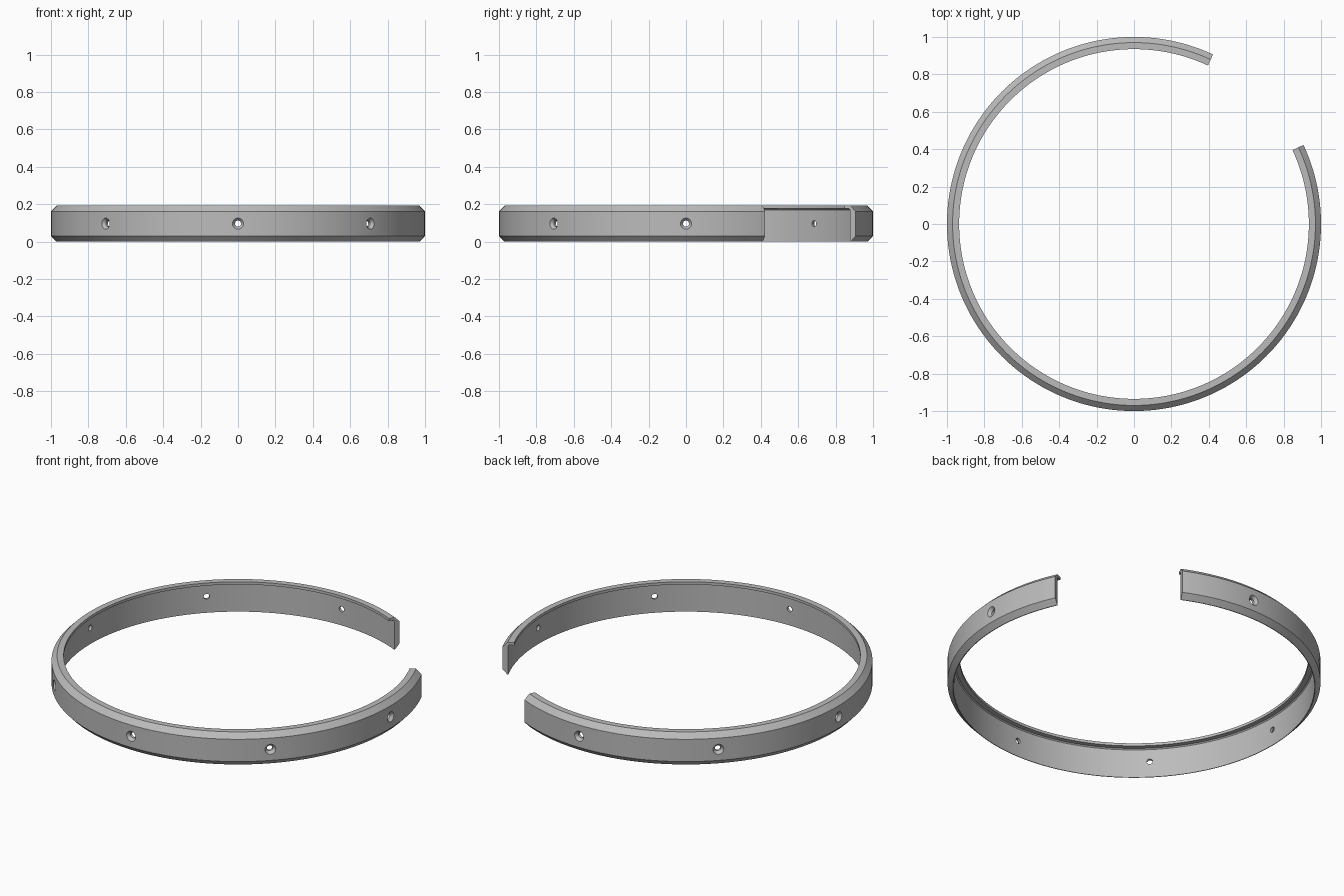
import bpy, bmesh
from math import radians
from mathutils import Matrix, Vector

if "Cube" in bpy.data.objects:
    bpy.data.objects.remove(bpy.data.objects["Cube"], do_unlink=True)

HEIGHT, CHAMFER = 0.192, 0.03
WALL_IN, LIP_IN, LIP_Z = 0.968, 0.935, 0.176
START, SWEEP, STEPS = 65, 320, 160

metal = bpy.data.materials.new("satin_grey")
metal.use_nodes = True
grey = (0.5, 0.5, 0.5, 1)
metal.diffuse_color = grey
metal.node_tree.nodes["Principled BSDF"].inputs["Base Color"].default_value = grey


def make_object(name, bm):
    bmesh.ops.recalc_face_normals(bm, faces=bm.faces[:])
    mesh = bpy.data.meshes.new(name)
    bm.to_mesh(mesh)
    bm.free()
    obj = bpy.data.objects.new(name, mesh)
    bpy.context.collection.objects.link(obj)
    mesh.materials.append(metal)
    return obj


# Open ring: chamfered wall with a thin inward lip along the top
profile = [
    (WALL_IN, 0), (0.972, 0), (1, CHAMFER), (1, HEIGHT - CHAMFER),
    (0.97, HEIGHT), (LIP_IN, HEIGHT), (LIP_IN, LIP_Z),
    (WALL_IN - 0.006, LIP_Z), (WALL_IN, LIP_Z - 0.006),
]
bm = bmesh.new()
turn = Matrix.Rotation(radians(START), 4, "Z")
section = bm.faces.new([bm.verts.new(turn @ Vector((r, 0, z))) for r, z in profile])
start_cap = section.copy()
bmesh.ops.spin(bm, geom=[section, *section.edges, *section.verts],
               cent=(0, 0, 0), axis=(0, 0, 1), angle=radians(SWEEP), steps=STEPS)
bmesh.ops.remove_doubles(bm, verts=bm.verts[:], dist=1e-5)
ring = make_object("open_ring", bm)

# Countersunk screw holes every 45 degrees, except in the gap
bore = [(0.95, 0.016), (0.983, 0.016), (1, 0.03), (1.03, 0.03)]
bm = bmesh.new()
SIDES = 32
for angle in range(90, 405, 45):
    turn = Matrix.Rotation(radians(angle), 4, "Z")
    loops = []
    for dist, radius in bore:
        loops.append([bm.verts.new(turn @ (Matrix.Rotation(radians(360 * i / SIDES), 4, "X")
                      @ Vector((dist, radius, 0)) + Vector((0, 0, HEIGHT / 2))))
                      for i in range(SIDES)])
    for a, b in zip(loops, loops[1:]):
        for i in range(SIDES):
            j = (i + 1) % SIDES
            bm.faces.new((a[i], a[j], b[j], b[i]))
    bm.faces.new(loops[0])
    bm.faces.new(loops[-1])
cutter = make_object("screw_hole_cutter", bm)
cutter.hide_render = True

cut = ring.modifiers.new("screw_holes", "BOOLEAN")
cut.operation = "DIFFERENCE"
cut.solver = "EXACT"
cut.object = cutter

bpy.ops.object.select_all(action="DESELECT")
ring.select_set(True)
bpy.context.view_layer.objects.active = ring
bpy.ops.object.modifier_apply(modifier=cut.name)
bpy.data.objects.remove(cutter, do_unlink=True)
bpy.ops.object.shade_smooth_by_angle(angle=radians(25))
